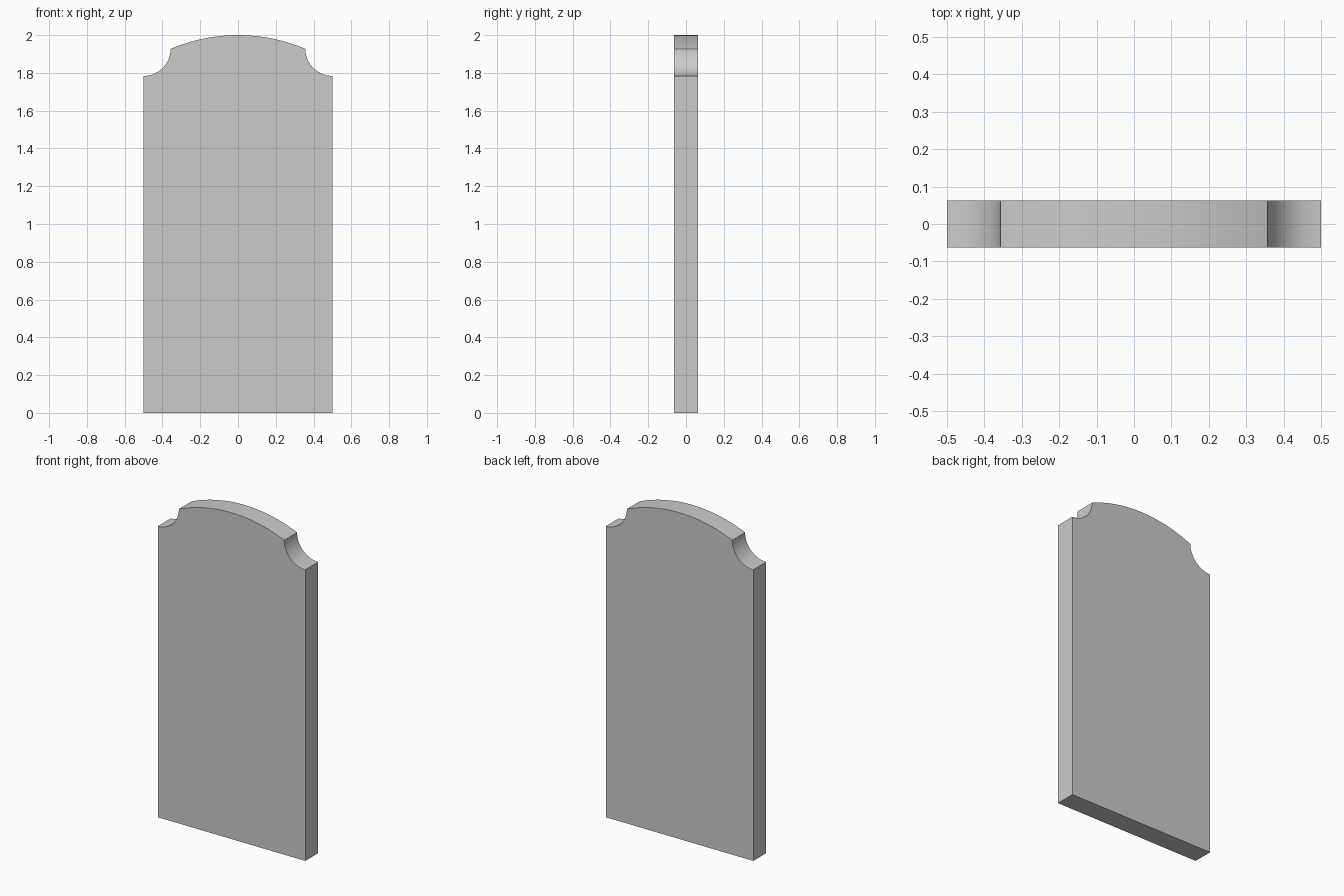
import bpy, bmesh
from math import sin, cos, asin, pi

if "Cube" in bpy.data.objects:
    bpy.data.objects.remove(bpy.data.objects["Cube"])

HALF_W, HALF_T, HEIGHT = 0.5, 0.0625, 2.0
NOTCH_R, SHOULDER_Z = 0.143, 1.927


def arc(cx, cz, r, a0, a1, n):
    """Points along a circular arc in the x-z plane."""
    return [(cx + r * cos(a0 + (a1 - a0) * i / n),
             cz + r * sin(a0 + (a1 - a0) * i / n)) for i in range(n + 1)]


# Crown arc radius from its chord and rise
chord = HALF_W - NOTCH_R
rise = HEIGHT - SHOULDER_Z
crown_r = (chord ** 2 + rise ** 2) / (2 * rise)
spread = asin(chord / crown_r)

# Outline: base, right scooped shoulder, crown, left scooped shoulder
right_notch = arc(HALF_W, SHOULDER_Z, NOTCH_R, 1.5 * pi, pi, 16)
crown = arc(0, HEIGHT - crown_r, crown_r, pi / 2 - spread, pi / 2 + spread, 32)
left_notch = [(-x, z) for x, z in reversed(right_notch)]
outline = ([(-HALF_W, 0), (HALF_W, 0)] + right_notch
           + crown[1:-1] + left_notch)

# Slab: fill the outline and extrude it through the thickness
bm = bmesh.new()
face = bm.faces.new([bm.verts.new((x, -HALF_T, z)) for x, z in outline])
back = bmesh.ops.extrude_face_region(bm, geom=[face], use_keep_orig=True)
bmesh.ops.translate(bm, vec=(0, 2 * HALF_T, 0),
                    verts=[g for g in back["geom"] if isinstance(g, bmesh.types.BMVert)])
bmesh.ops.recalc_face_normals(bm, faces=bm.faces)
mesh = bpy.data.meshes.new("headstone_slab")
bm.to_mesh(mesh)
bm.free()
slab = bpy.data.objects.new("headstone_slab", mesh)
bpy.context.collection.objects.link(slab)

# Smooth the curved edges, keep the corners crisp
bpy.context.view_layer.objects.active = slab
slab.select_set(True)
bpy.ops.object.shade_smooth_by_angle(angle=pi / 6)
